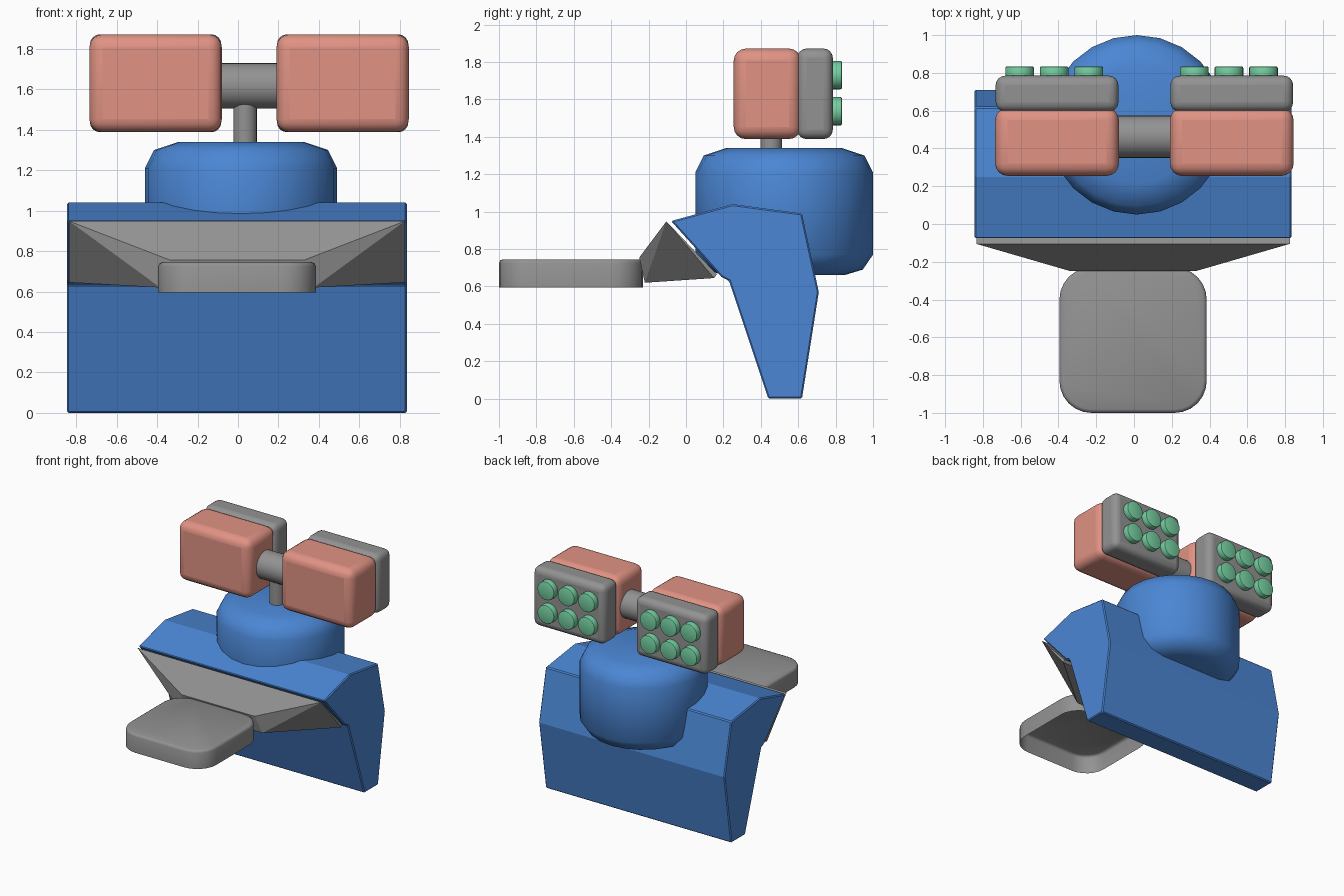
import bpy, bmesh, math
from mathutils import Matrix, Vector

cube = bpy.data.objects.get("Cube")
if cube:
    bpy.data.objects.remove(cube, do_unlink=True)


def material(name, rgb):
    m = bpy.data.materials.new(name)
    m.use_nodes = True
    m.diffuse_color = (*rgb, 1)
    m.node_tree.nodes["Principled BSDF"].inputs["Base Color"].default_value = (*rgb, 1)
    return m


BLUE = material("blue", (0.07, 0.24, 0.66))
GREY = material("grey", (0.29, 0.29, 0.29))
CORAL = material("coral", (0.75, 0.29, 0.23))
GREEN = material("mint green", (0.18, 0.63, 0.36))


def finish(name, bm, mat, bevel=0, segments=1, smooth=35):
    bmesh.ops.recalc_face_normals(bm, faces=bm.faces[:])
    mesh = bpy.data.meshes.new(name)
    bm.to_mesh(mesh)
    bm.free()
    mesh.materials.append(mat)
    ob = bpy.data.objects.new(name, mesh)
    bpy.context.collection.objects.link(ob)
    if bevel:
        mod = ob.modifiers.new("soft_edges", "BEVEL")
        mod.width, mod.segments = bevel, segments
    bpy.ops.object.select_all(action="DESELECT")
    ob.select_set(True)
    bpy.context.view_layer.objects.active = ob
    if smooth:
        bpy.ops.object.shade_smooth_by_angle(angle=math.radians(smooth))
    return ob


def box(name, low, high, mat, bevel, segments):
    bm = bmesh.new()
    bmesh.ops.create_cube(bm, size=1)
    lo, hi = Vector(low), Vector(high)
    bmesh.ops.scale(bm, vec=hi - lo, verts=bm.verts)
    bmesh.ops.translate(bm, vec=(lo + hi) / 2, verts=bm.verts)
    return finish(name, bm, mat, bevel, segments)


def cylinder(name, centre, radius, length, axis, mat, sides=24, bevel=0):
    bm = bmesh.new()
    turn = {"X": Matrix.Rotation(math.pi / 2, 4, "Y"),
            "Y": Matrix.Rotation(math.pi / 2, 4, "X"),
            "Z": Matrix()}[axis]
    bmesh.ops.create_cone(bm, cap_ends=True, segments=sides, radius1=radius,
                          radius2=radius, depth=length,
                          matrix=Matrix.Translation(centre) @ turn)
    if bevel:
        rims = [e for e in bm.edges if any(len(f.verts) > 4 for f in e.link_faces)]
        bmesh.ops.bevel(bm, geom=rims, offset=bevel, segments=2, affect="EDGES", profile=0.5)
    return finish(name, bm, mat)


# Body: side profile (y, z) extruded across the width
profile = [(-0.08, 0.95), (0.25, 1.04), (0.62, 0.99), (0.71, 0.57), (0.62, 0),
           (0.44, 0), (0.23, 0.63), (0.19, 0.65)]
bm = bmesh.new()
side = bm.faces.new([bm.verts.new((-0.845, y, z)) for y, z in profile])
new = bmesh.ops.extrude_face_region(bm, geom=[side])["geom"]
bmesh.ops.translate(bm, vec=(1.68, 0, 0),
                    verts=[v for v in new if isinstance(v, bmesh.types.BMVert)])
if not side.is_valid or len(bm.faces) < len(profile) + 2:
    bmesh.ops.holes_fill(bm, edges=bm.edges[:], sides=len(profile))
finish("body", bm, BLUE, bevel=0.008, smooth=0)

# Drum: rings of (radius, z) with stepped shoulders
rings = [(0.32, 0.66), (0.42, 0.69), (0.475, 0.77), (0.475, 1.21), (0.43, 1.3), (0.31, 1.34)]
bm = bmesh.new()
sides = 24
loops = []
for r, z in rings:
    loops.append([bm.verts.new((0.015 + r * math.cos(i * math.tau / sides),
                                0.525 + r * math.sin(i * math.tau / sides), z))
                  for i in range(sides)])
for a, b in zip(loops, loops[1:]):
    for i in range(sides):
        j = (i + 1) % sides
        bm.faces.new((a[i], a[j], b[j], b[i]))
bm.faces.new(loops[0])
bm.faces.new(loops[-1])
finish("drum", bm, BLUE, smooth=50)

# Neck and crossbar
cylinder("neck", (0.035, 0.455, 1.42), 0.058, 0.24, "Z", GREY)
cylinder("crossbar", (0.055, 0.462, 1.617), 0.112, 0.4, "X", GREY, sides=32)

# Twin pods with back plates and lamps
for label, cx in (("right", -0.4075), ("left", 0.5175)):
    box(label + "_pod", (cx - 0.3275, 0.255, 1.388), (cx + 0.3275, 0.615, 1.872), CORAL, 0.065, 4)
    box(label + "_back_plate", (cx - 0.325, 0.595, 1.388), (cx + 0.325, 0.785, 1.872), GREY, 0.05, 4)
    for col in (-1, 0, 1):
        for row, z in (("lower", 1.537), ("upper", 1.73)):
            cylinder(f"{label}_{row}_lamp_{col + 2}", (cx - 0.015 + col * 0.183, 0.8, z),
                     0.076, 0.068, "Y", GREEN, bevel=0.008)

# Bracket: tapered wedge between body and tray
bm = bmesh.new()
corners = [(0.83, -0.105, 0.948), (0.83, 0.165, 0.665), (0.83, 0.15, 0.645),
           (0.33, -0.25, 0.755), (0.38, -0.22, 0.62)]
for x, y, z in corners:
    for s in (-1, 1):
        bm.verts.new((s * x - 0.005, y, z))
bmesh.ops.convex_hull(bm, input=bm.verts[:])
bmesh.ops.dissolve_limit(bm, angle_limit=0.02, verts=bm.verts[:], edges=bm.edges[:])
finish("bracket", bm, GREY, smooth=0)

# Tray: rounded square shell, open underneath
half, corner, steps = 0.39, 0.17, 6


def outline(inset, z):
    pts = []
    for q, (sx, sy) in enumerate(((1, 1), (-1, 1), (-1, -1), (1, -1))):
        for i in range(steps + 1):
            a = (q + i / steps) * math.pi / 2
            r = corner - inset
            pts.append(bm.verts.new((-0.005 + sx * (half - corner) + r * math.cos(a),
                                     -0.615 + sy * (0.385 - corner) + r * math.sin(a), z)))
    return pts


bm = bmesh.new()
layers = [outline(0, 0.595), outline(0, 0.725), outline(0.006, 0.739), outline(0.02, 0.745)]
for a, b in zip(layers, layers[1:]):
    for i in range(len(a)):
        j = (i + 1) % len(a)
        bm.faces.new((a[i], a[j], b[j], b[i]))
bm.faces.new(layers[-1])
finish("tray", bm, GREY, smooth=50)
